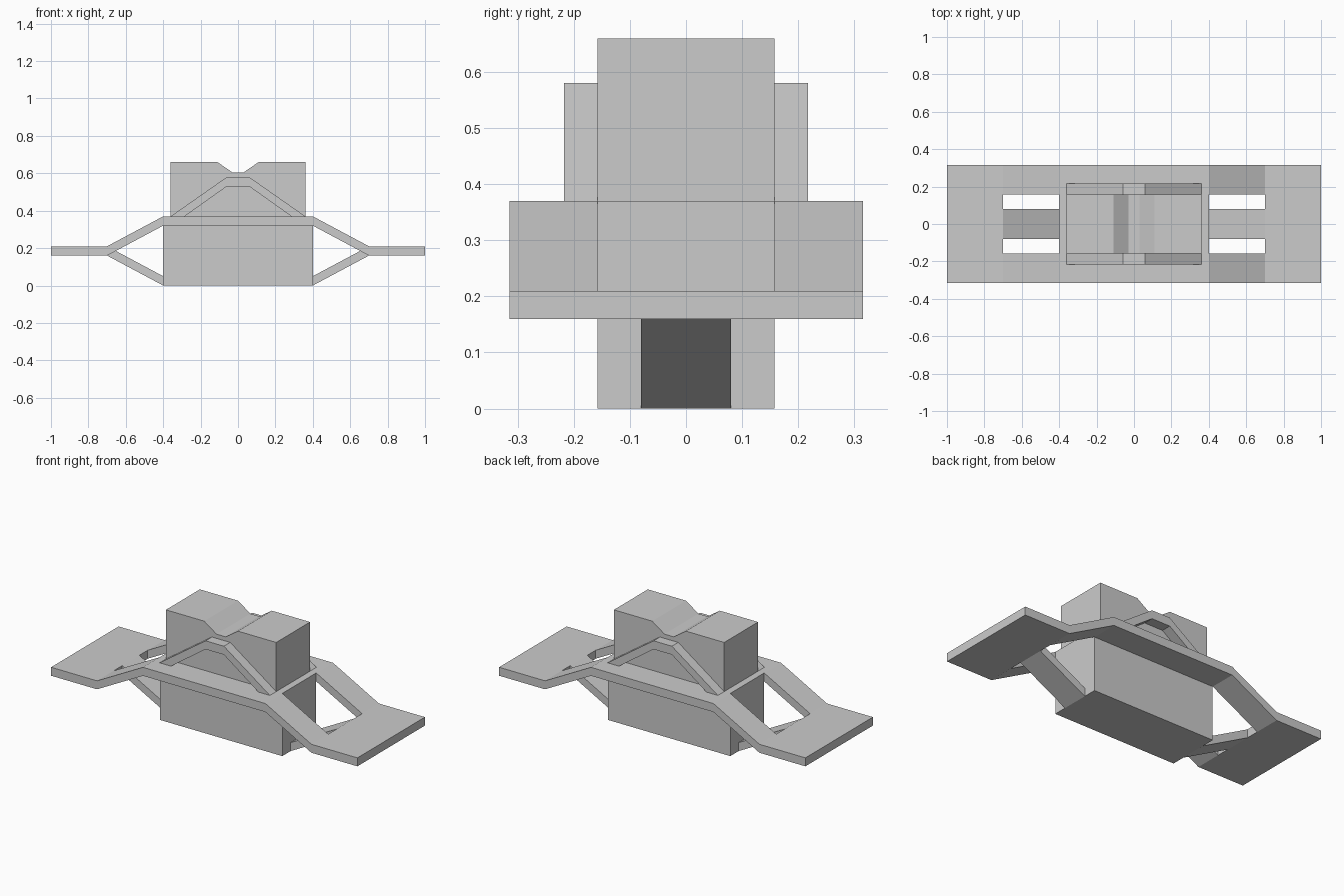
import bpy, bmesh

if "Cube" in bpy.data.objects:
    bpy.data.objects.remove(bpy.data.objects["Cube"])

W = 0.158   # half width of the body
T = 0.05    # strap thickness


def finish(bm, name):
    bmesh.ops.recalc_face_normals(bm, faces=bm.faces[:])
    me = bpy.data.meshes.new(name)
    bm.to_mesh(me)
    bm.free()
    ob = bpy.data.objects.new(name, me)
    bpy.context.collection.objects.link(ob)
    return ob


def extrude_profile(name, pts, y0, y1):
    """Extrude an xz outline along y."""
    bm = bmesh.new()
    f = bm.faces.new([bm.verts.new((x, y0, z)) for x, z in pts])
    r = bmesh.ops.extrude_face_region(bm, geom=[f])
    vs = [g for g in r["geom"] if isinstance(g, bmesh.types.BMVert)]
    bmesh.ops.translate(bm, verts=vs, vec=(0, y1 - y0, 0))
    return finish(bm, name)


# bent frame plate with two window openings and an opening for the body
xs = [-1, -0.7, -0.4, 0.4, 0.7, 1]
zs = [0.21, 0.21, 0.37, 0.37, 0.21, 0.21]
ys = [-0.315, -W, W, 0.315]
bm = bmesh.new()
grid = [[bm.verts.new((x, y, z)) for y in ys] for x, z in zip(xs, zs)]
for i in range(5):
    for j in range(3):
        if j == 1 and i in (1, 2, 3):
            continue
        bm.faces.new((grid[i][j], grid[i + 1][j], grid[i + 1][j + 1], grid[i][j + 1]))
top = bm.faces[:]
r = bmesh.ops.extrude_face_region(bm, geom=top, use_keep_orig=True)
vs = [g for g in r["geom"] if isinstance(g, bmesh.types.BMVert)]
bmesh.ops.translate(bm, verts=vs, vec=(0, 0, -T))
finish(bm, "bent_frame")

# lower body block
extrude_profile("lower_body", [(-0.4, 0), (0.4, 0), (0.4, 0.37), (-0.4, 0.37)], -W, W)

# upper block with a notch across the top
extrude_profile("upper_block", [
    (-0.36, 0.37), (0.36, 0.37), (0.36, 0.66), (0.11, 0.66),
    (0.03, 0.605), (-0.03, 0.605), (-0.11, 0.66), (-0.36, 0.66)], -W, W)

for s, side in ((-1, "left"), (1, "right")):
    # sloping strut under each end of the frame
    extrude_profile("lower_strut_" + side, [
        (s * 0.4, 0), (s * 0.7, 0.16), (s * 0.7, 0.21), (s * 0.4, T)], -0.08, 0.08)

for s, side in ((-1, "front"), (1, "back")):
    # raised arch strap on each long side of the upper block
    extrude_profile("arch_" + side, [
        (-0.36, 0.37), (-0.06, 0.58), (0.06, 0.58), (0.36, 0.37),
        (0.285, 0.37), (0.06, 0.53), (-0.06, 0.53), (-0.285, 0.37)], s * W, s * 0.217)
